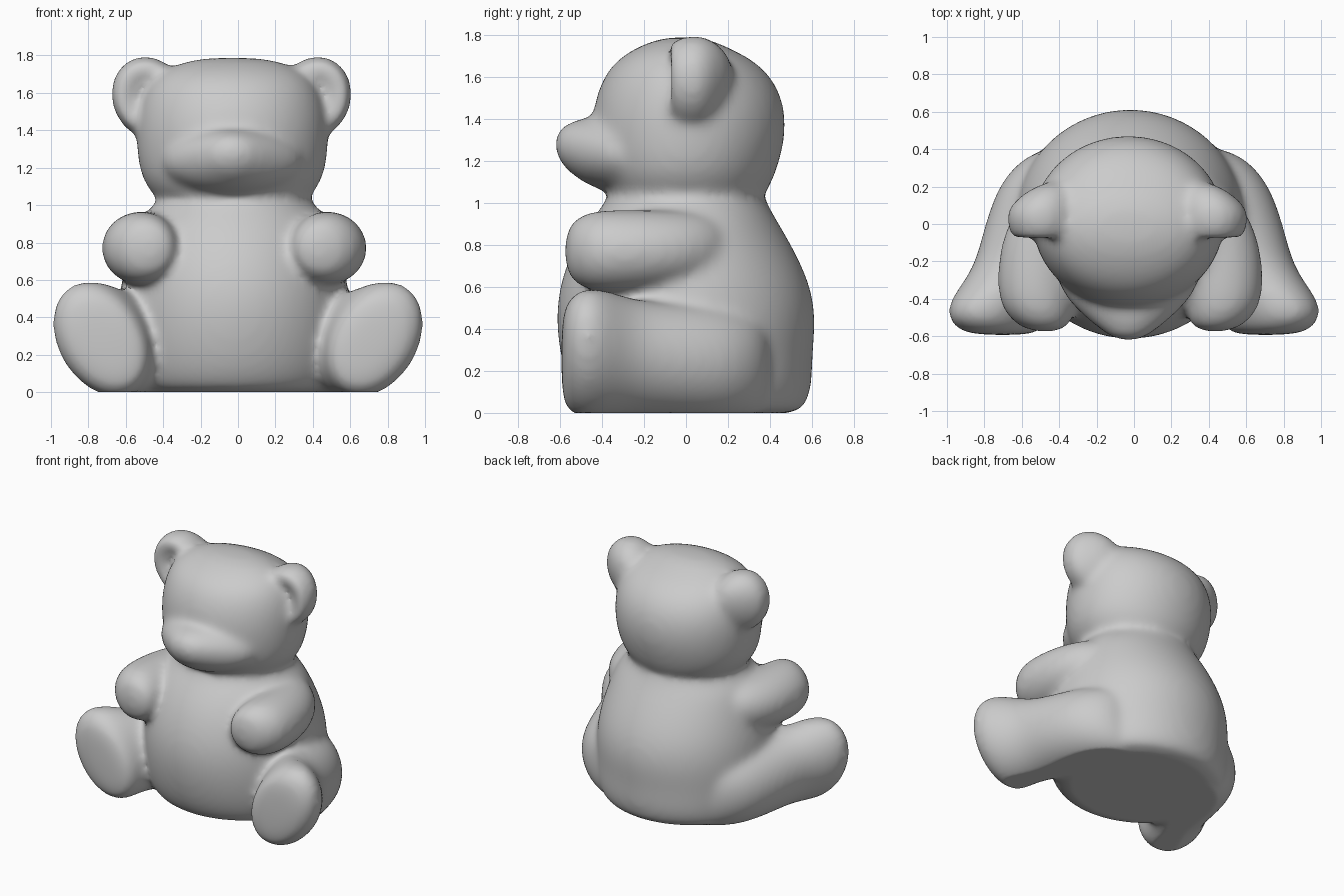
import bpy, bmesh
from math import cos, sin, pi
from mathutils import Vector

cube = bpy.data.objects.get("Cube")
if cube:
    bpy.data.objects.remove(cube, do_unlink=True)

fur = bpy.data.materials.new("grey_fur")
fur.use_nodes = True
fur.diffuse_color = (0.6, 0.6, 0.6, 1)
bsdf = fur.node_tree.nodes["Principled BSDF"]
bsdf.inputs["Base Color"].default_value = (0.6, 0.6, 0.6, 1)
bsdf.inputs["Roughness"].default_value = 0.8

bm = bmesh.new()
X, Y, Z = Vector((1, 0, 0)), Vector((0, 1, 0)), Vector((0, 0, 1))


def loft(rings, u, v, sides=20):
    """Closed skin through elliptical rings: (centre, radius along u, radius along v)."""
    loops = []
    for centre, ru, rv in rings:
        angles = [2 * pi * i / sides for i in range(sides)]
        loops.append([bm.verts.new(Vector(centre) + u * ru * cos(a) + v * rv * sin(a))
                      for a in angles])
    faces = [bm.faces.new(loops[0][::-1]), bm.faces.new(loops[-1])]
    for a, b in zip(loops, loops[1:]):
        for i in range(sides):
            j = (i + 1) % sides
            faces.append(bm.faces.new((a[i], a[j], b[j], b[i])))
    bmesh.ops.recalc_face_normals(bm, faces=faces)


def upright(rows, x):
    """Rings from (z, front y, back y, half width)."""
    loft([((x, (f + b) / 2, z), w, (b - f) / 2) for z, f, b, w in rows], X, Y)


# Torso: wide seat, round belly, shoulders, narrow neck
upright([(-0.02, -0.46, 0.53, 0.54), (0.04, -0.52, 0.58, 0.59), (0.13, -0.57, 0.61, 0.62),
         (0.28, -0.61, 0.61, 0.63), (0.45, -0.63, 0.63, 0.63), (0.62, -0.61, 0.60, 0.61),
         (0.80, -0.54, 0.51, 0.56), (0.93, -0.45, 0.43, 0.51), (1.00, -0.39, 0.39, 0.43),
         (1.06, -0.37, 0.37, 0.40), (1.15, -0.3, 0.3, 0.3)], -0.02)

# Head
upright([(0.98, -0.30, 0.32, 0.35), (1.06, -0.40, 0.40, 0.44), (1.16, -0.44, 0.44, 0.50),
         (1.30, -0.46, 0.48, 0.52), (1.45, -0.45, 0.48, 0.52), (1.58, -0.41, 0.43, 0.49),
         (1.68, -0.34, 0.33, 0.43), (1.75, -0.22, 0.18, 0.32), (1.79, -0.1, 0.08, 0.16)], -0.03)

# Muzzle
loft([((-0.03, y, z), w, h) for y, z, w, h in
      [(-0.20, 1.23, 0.42, 0.19), (-0.36, 1.235, 0.37, 0.19), (-0.47, 1.245, 0.27, 0.165),
       (-0.56, 1.265, 0.16, 0.12), (-0.625, 1.28, 0.07, 0.06)]], X, Z)


def ear(side):
    """Ball leaning outward, thinner at its rim, with a shallow dish in front."""
    made = bmesh.ops.create_uvsphere(bm, u_segments=20, v_segments=14, radius=1)["verts"]
    lean = 0.35 * side
    for vert in made:
        a, b, c = vert.co
        dish = 0.07 * max(0, 1 - 1.6 * (a * a + c * c))
        depth = b * (0.18 - 0.07 * a * side) if b > 0 else max(b * 0.22, -0.14) + dish
        px, pz = a * 0.20, c * 0.225
        vert.co = (-0.035 + side * 0.445 + px * cos(lean) + pz * sin(lean),
                   0.04 + depth, 1.575 - px * sin(lean) + pz * cos(lean))


for side in (-1, 1):
    ear(side)

    # Arm reaching forward to a round paw
    loft([((-0.02 + side * x, y, z), w, h) for x, y, z, w, h in
          [(0.32, 0.22, 0.78, 0.14, 0.12), (0.40, 0.11, 0.785, 0.20, 0.17),
           (0.465, -0.06, 0.775, 0.22, 0.19), (0.495, -0.24, 0.77, 0.22, 0.20),
           (0.50, -0.40, 0.77, 0.21, 0.20), (0.48, -0.50, 0.77, 0.18, 0.18),
           (0.45, -0.58, 0.77, 0.10, 0.11)]], X, Z)

    # Leg splayed outward to a tilted foot with a rounded sole
    tilt = 0.55 * side
    across = X * cos(tilt) - Z * sin(tilt)
    along = X * sin(tilt) + Z * cos(tilt)
    loft([((side * x, y, z), w, h) for x, y, z, w, h in
          [(0.30, 0.42, 0.22, 0.20, 0.22), (0.43, 0.28, 0.23, 0.25, 0.26),
           (0.49, 0.12, 0.24, 0.27, 0.28), (0.55, -0.06, 0.25, 0.26, 0.28),
           (0.60, -0.24, 0.26, 0.25, 0.29), (0.70, -0.38, 0.285, 0.25, 0.325),
           (0.735, -0.48, 0.285, 0.245, 0.345), (0.72, -0.56, 0.275, 0.21, 0.30),
           (0.70, -0.595, 0.265, 0.14, 0.21)]],
         across, along)

# Fuse the parts into one soft skin
mesh = bpy.data.meshes.new("bear_skin")
bm.to_mesh(mesh)
bm.free()
skin = bpy.data.objects.new("bear_skin", mesh)
bpy.context.collection.objects.link(skin)
skin.modifiers.new("round", "SUBSURF").levels = 2
fuse = skin.modifiers.new("fuse", "REMESH")
fuse.mode = "VOXEL"
fuse.voxel_size = 0.022
soften = skin.modifiers.new("soften", "SMOOTH")
soften.factor = 0.5
soften.iterations = 18
bpy.context.view_layer.update()
fused = bpy.data.meshes.new_from_object(skin.evaluated_get(bpy.context.evaluated_depsgraph_get()))
skin.modifiers.clear()
skin.data = fused

# Flat seat on the ground
for vert in fused.vertices:
    vert.co.z = max(vert.co.z, 0)
fused.materials.clear()
fused.materials.append(fur)
bpy.context.view_layer.objects.active = skin
skin.select_set(True)
bpy.ops.object.shade_smooth_by_angle(angle=1.0)
